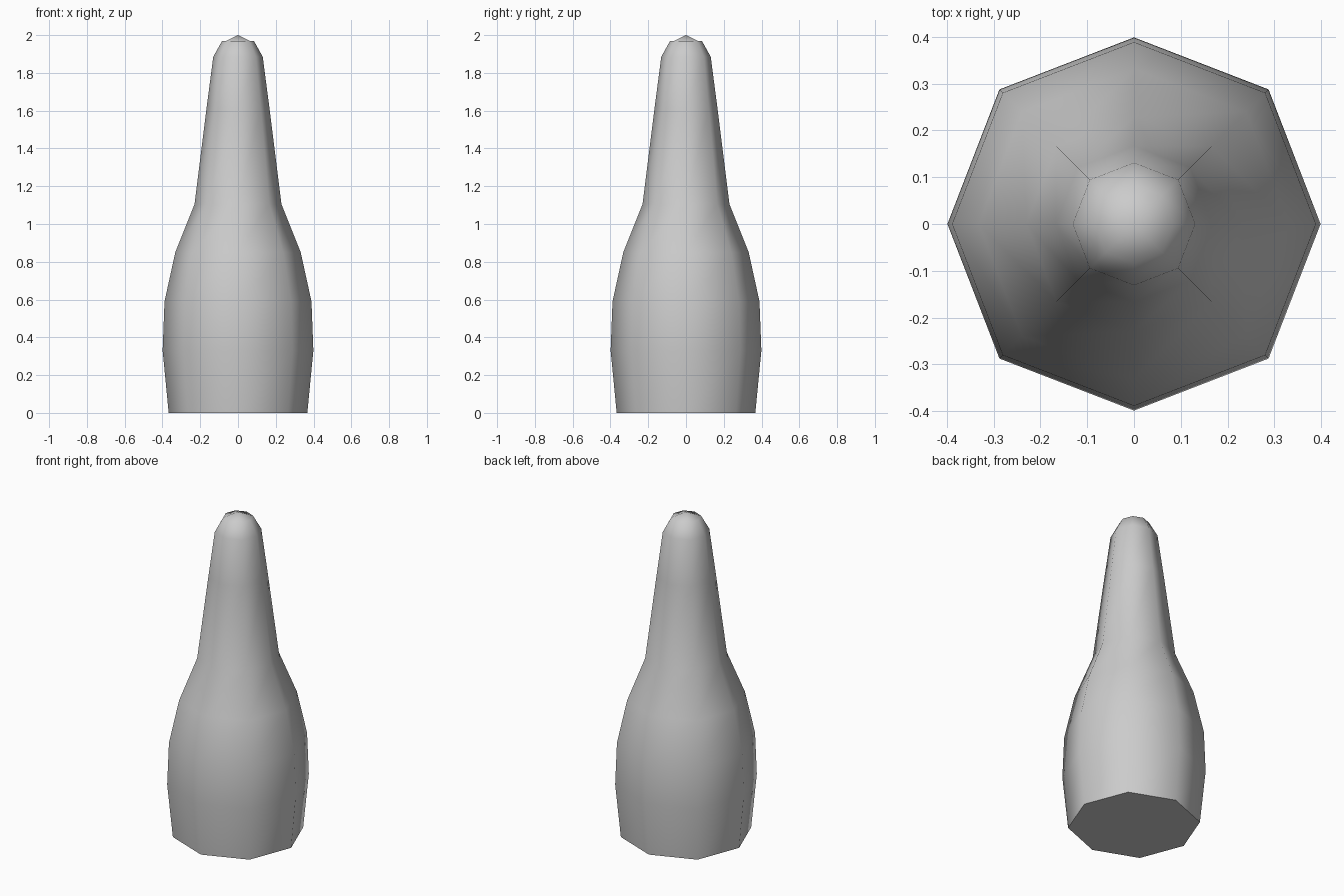
import bpy, bmesh, math

cube = bpy.data.objects.get("Cube")
if cube:
    bpy.data.objects.remove(cube, do_unlink=True)

# Plain grey material
grey = bpy.data.materials.new("plain grey")
grey.use_nodes = True
colour = (0.6, 0.6, 0.6, 1)
grey.diffuse_color = colour
grey.node_tree.nodes["Principled BSDF"].inputs["Base Color"].default_value = colour

# Profile from base to tip: radius, height
PROFILE = [(0.367, 0), (0.399, 0.33), (0.389, 0.59), (0.332, 0.85), (0.23, 1.105),
           (0.167, 1.61), (0.131, 1.885), (0.084, 1.97)]
SIDES = 8

bm = bmesh.new()


def ring(radius, height):
    verts = []
    for i in range(SIDES):
        a = i * math.tau / SIDES
        r = radius * (1.02 if i % 2 else 1)  # diagonals sit slightly wider
        verts.append(bm.verts.new((r * math.cos(a), r * math.sin(a), height)))
    return verts


# Body walls, flat base and pointed cap
rings = [ring(r, z) for r, z in PROFILE]
for low, high in zip(rings, rings[1:]):
    for i in range(SIDES):
        j = (i + 1) % SIDES
        bm.faces.new((low[i], low[j], high[j], high[i]))
bm.faces.new(rings[0][::-1])
tip = bm.verts.new((0, 0, 2))
for i in range(0, SIDES, 2):
    top = rings[-1]
    bm.faces.new((top[i - 1], top[i], top[i + 1], tip))

mesh = bpy.data.meshes.new("tapered_body")
bm.to_mesh(mesh)
bm.free()
mesh.materials.append(grey)
body = bpy.data.objects.new("tapered_body", mesh)
bpy.context.collection.objects.link(body)

# Smooth walls with a crisp base rim
bpy.ops.object.select_all(action='DESELECT')
body.select_set(True)
bpy.context.view_layer.objects.active = body
bpy.ops.object.shade_smooth_by_angle(angle=math.radians(60))
